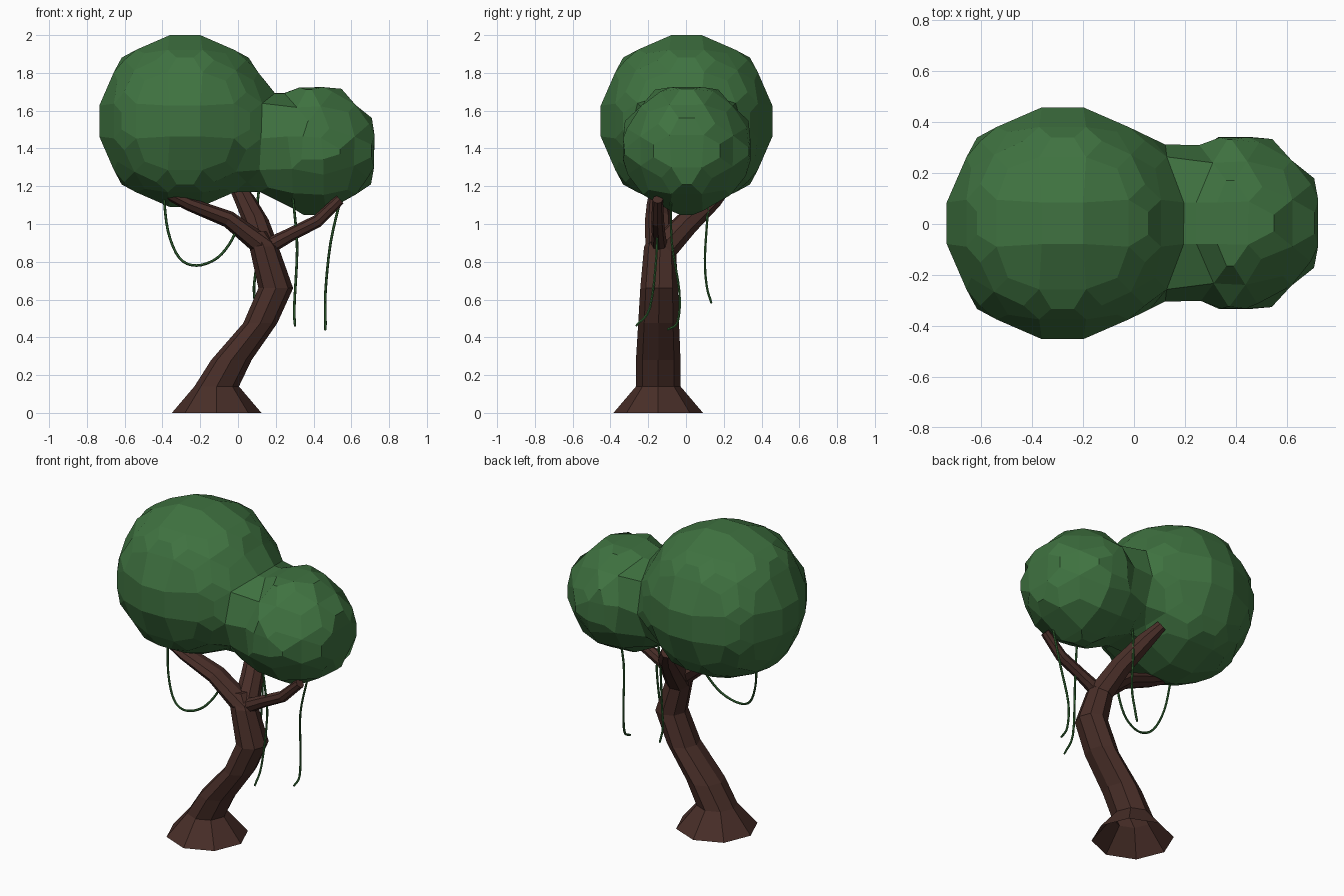
import bpy, bmesh, math
from itertools import product
from mathutils import Vector

if "Cube" in bpy.data.objects:
    bpy.data.objects.remove(bpy.data.objects["Cube"])


def material(name, rgb):
    m = bpy.data.materials.new(name)
    m.diffuse_color = (*rgb, 1)
    m.use_nodes = True
    m.node_tree.nodes["Principled BSDF"].inputs["Base Color"].default_value = m.diffuse_color
    return m


BARK = material("bark", (0.065, 0.027, 0.021))
LEAF = material("leaf", (0.05, 0.17, 0.052))
VINE = material("vine", (0.035, 0.14, 0.035))


def finish(bm, name, mat):
    bmesh.ops.recalc_face_normals(bm, faces=bm.faces[:])
    me = bpy.data.meshes.new(name)
    bm.to_mesh(me)
    bm.free()
    me.materials.append(mat)
    ob = bpy.data.objects.new(name, me)
    bpy.context.collection.objects.link(ob)
    return ob


def tube(name, rings, sides, mat, level=False, cap_start=True):
    """Loft rings (x, y, z, radius_a, radius_b); level keeps rings horizontal."""
    bm = bmesh.new()
    pts = [Vector(r[:3]) for r in rings]
    loops = []
    for i, r in enumerate(rings):
        if level:
            u, v = Vector((1, 0, 0)), Vector((0, 1, 0))
        else:
            t = (pts[min(i + 1, len(pts) - 1)] - pts[max(i - 1, 0)]).normalized()
            if i == 0:
                ref = Vector((0, 1, 0)) if abs(t.y) < 0.7 else Vector((1, 0, 0))
            v = (ref - t * ref.dot(t)).normalized()
            u = v.cross(t)
            ref = v
        ra, rb = r[3], r[-1]
        loops.append([bm.verts.new(pts[i] + u * ra * math.cos(a) + v * rb * math.sin(a))
                      for a in (2 * math.pi * k / sides for k in range(sides))])
    for a, b in zip(loops, loops[1:]):
        for k in range(sides):
            n = (k + 1) % sides
            bm.faces.new((a[k], a[n], b[n], b[k]))
    bm.faces.new(loops[-1])
    if cap_start:
        bm.faces.new(loops[0])
    return finish(bm, name, mat)


# Trunk: flared foot and leaning octagonal stem
tube("trunk", [(-0.113, -0.147, 0, 0.237), (-0.113, -0.147, 0.14, 0.118),
               (-0.035, -0.147, 0.28, 0.107, 0.118), (0.118, -0.145, 0.475, 0.09, 0.108),
               (0.2, -0.142, 0.66, 0.092, 0.1), (0.137, -0.138, 0.88, 0.077, 0.084),
               (0.1, -0.125, 0.96, 0.05, 0.055)], 8, BARK, level=True, cap_start=False)

# Three branches spreading from the fork
tube("left_branch", [(0.15, -0.14, 0.87, 0.06, 0.075), (-0.05, -0.145, 1.025, 0.045, 0.072),
                     (-0.26, -0.148, 1.105, 0.035, 0.06), (-0.39, -0.15, 1.17, 0.03, 0.045)], 8, BARK)
tube("back_branch", [(0.14, -0.12, 0.87, 0.075), (0.1, 0.0, 1.0, 0.066),
                     (0.035, 0.14, 1.13, 0.053), (-0.02, 0.22, 1.215, 0.035)], 8, BARK)
tube("right_branch", [(0.14, -0.14, 0.87, 0.045), (0.28, -0.145, 0.945, 0.036),
                      (0.42, -0.15, 1.015, 0.034), (0.54, -0.15, 1.13, 0.028)], 8, BARK)


# Crown: two overlapping balls meshed together on a coarse voxel grid
STEP = 0.163
ORIGIN = Vector((-0.28, 0.003, 1.545))
BALLS = [(ORIGIN, 0.484), (Vector((0.40, 0.005, 1.395)), 0.363)]


def crown_mesh():
    def dist(i):
        p = ORIGIN + Vector(i) * STEP
        return min((p - c).length - r for c, r in BALLS)

    grid = list(product(range(-5, 9), range(-5, 6), range(-5, 6)))
    d = {i: dist(i) for i in grid}
    shift = lambda i, o: tuple(a + b for a, b in zip(i, o))
    axes = [(1, 0, 0), (0, 1, 0), (0, 0, 1)]
    bm = bmesh.new()
    cell = {}
    # one vertex per voxel that the surface crosses
    for i in grid:
        hits = []
        for o in product((0, 1), repeat=3):
            for ax in axes:
                a, b = shift(i, o), shift(i, shift(o, ax))
                if max(shift(o, ax)) > 1 or a not in d or b not in d:
                    continue
                if (d[a] < 0) != (d[b] < 0):
                    hits.append(Vector(a).lerp(Vector(b), d[a] / (d[a] - d[b])))
        if hits:
            mean = sum(hits, Vector()) / len(hits)
            cell[i] = bm.verts.new(ORIGIN + mean * STEP)
    # one quad around each crossed grid edge
    for i in grid:
        for k, ax in enumerate(axes):
            j = shift(i, ax)
            if j in d and (d[i] < 0) != (d[j] < 0):
                u, v = (tuple(-c for c in axes[(k + n) % 3]) for n in (1, 2))
                bm.faces.new([cell[c] for c in (i, shift(i, u), shift(shift(i, u), v), shift(i, v))])
    return bm


finish(crown_mesh(), "leaf_crown", LEAF)


# Hanging vines: thin smooth tubes through a few points
def vine(name, pts):
    p = [Vector(q) for q in pts]
    p = [2 * p[0] - p[1]] + p + [2 * p[-1] - p[-2]]
    rings = []
    for a, b, c, e in zip(p, p[1:], p[2:], p[3:]):
        for s in range(4):
            t = s / 4
            q = 0.5 * (2 * b + (c - a) * t + (2 * a - 5 * b + 4 * c - e) * t * t
                       + (3 * b - a - 3 * c + e) * t ** 3)
            rings.append((*q, 0.007))
    rings.append((*p[-2], 0.006))
    tube(name, rings, 6, VINE)


vine("looped_vine", [(-0.395, -0.14, 1.16), (-0.37, -0.17, 0.96), (-0.31, -0.2, 0.82), (-0.22, -0.215, 0.78),
                     (-0.11, -0.2, 0.82), (-0.03, -0.17, 0.92), (0.0, -0.15, 1.02)])
vine("front_vine", [(0.285, -0.168, 1.18), (0.3, -0.16, 1.05), (0.313, -0.155, 0.86),
                    (0.298, -0.19, 0.56), (0.302, -0.265, 0.46)])
vine("right_vine", [(0.545, -0.08, 1.14), (0.49, -0.075, 0.9), (0.463, -0.035, 0.64),
                    (0.463, -0.045, 0.48), (0.462, -0.1, 0.44)])
vine("back_vine", [(0.12, 0.118, 1.25), (0.1, 0.115, 1.07), (0.1, 0.1, 0.82),
                   (0.085, 0.11, 0.67), (0.09, 0.135, 0.58)])
